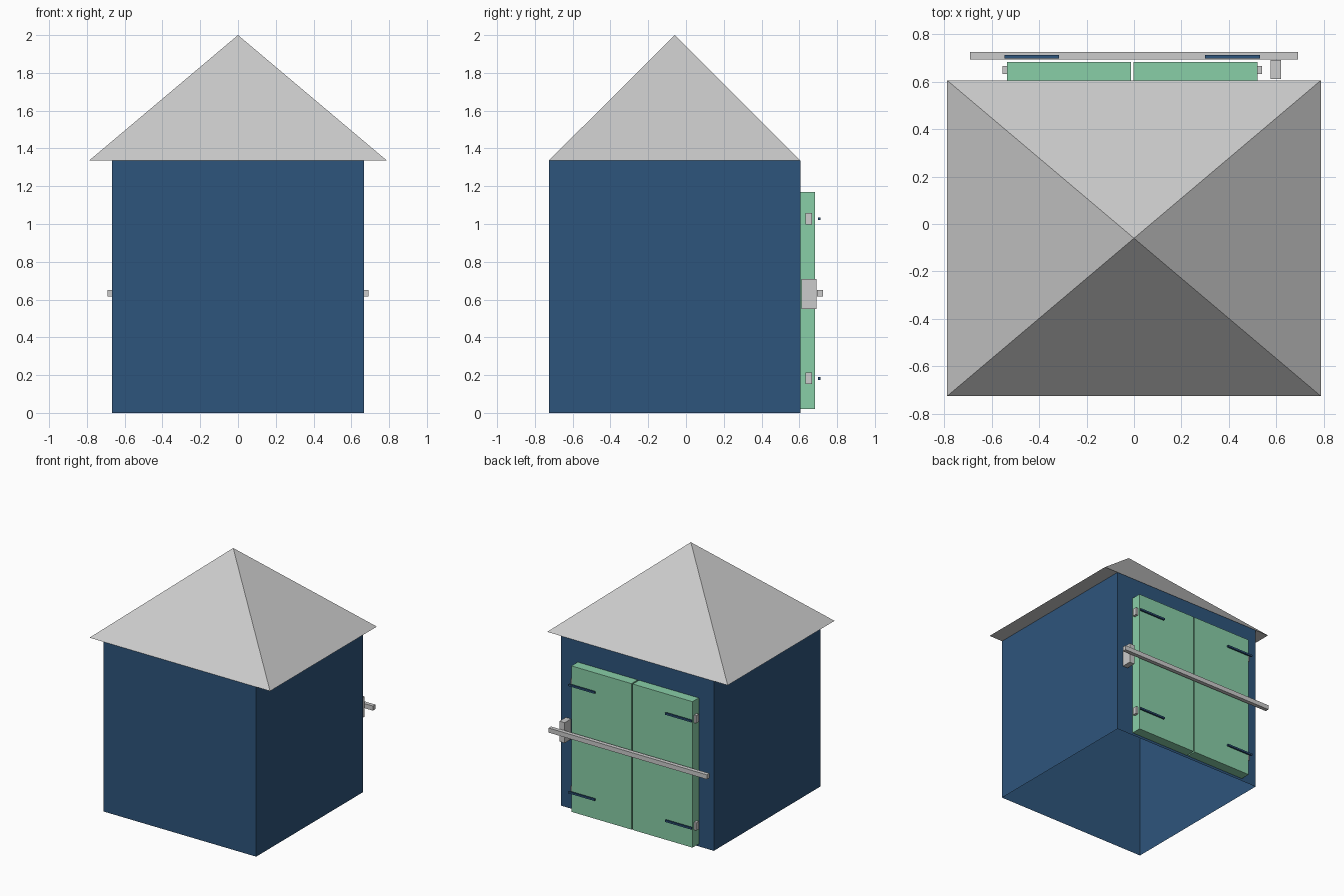
import bpy, bmesh
from mathutils import Vector

if "Cube" in bpy.data.objects:
    bpy.data.objects.remove(bpy.data.objects["Cube"])


def material(name, rgb):
    m = bpy.data.materials.new(name)
    m.diffuse_color = (*rgb, 1)
    m.use_nodes = True
    m.node_tree.nodes["Principled BSDF"].inputs["Base Color"].default_value = m.diffuse_color
    return m


blue = material("blue_paint", (0.027, 0.09, 0.2))
green = material("green_paint", (0.25, 0.62, 0.39))


def finish(name, bm, mat=None):
    mesh = bpy.data.meshes.new(name)
    bm.to_mesh(mesh)
    bm.free()
    obj = bpy.data.objects.new(name, mesh)
    bpy.context.collection.objects.link(obj)
    if mat:
        mesh.materials.append(mat)
    return obj


def box_mesh(lo, hi):
    bm = bmesh.new()
    bmesh.ops.create_cube(bm, size=1)
    lo, hi = Vector(lo), Vector(hi)
    bmesh.ops.scale(bm, vec=hi - lo, verts=bm.verts)
    bmesh.ops.translate(bm, vec=(lo + hi) / 2, verts=bm.verts)
    return bm


def box(name, lo, hi, mat=None):
    return finish(name, box_mesh(lo, hi), mat)


FRONT, BACK, EAVE = -0.725, 0.605, 1.337

# Hollow walls, open underneath and closed above by the roof
bm = box_mesh((-0.666, FRONT, 0), (0.666, BACK, EAVE))
bm.normal_update()
bmesh.ops.delete(bm, geom=[f for f in bm.faces if abs(f.normal.z) > 0.5],
                 context='FACES_ONLY')
finish("shed_walls", bm, blue)

# Pyramid roof overhanging at the two sides only
bm = bmesh.new()
base = [bm.verts.new((x, y, EAVE)) for x, y in
        ((-0.787, FRONT), (0.787, FRONT), (0.787, BACK), (-0.787, BACK))]
apex = bm.verts.new((0, (FRONT + BACK) / 2, 2))
for i in range(4):
    bm.faces.new((base[i], base[(i + 1) % 4], apex))
bm.faces.new(base[::-1])
finish("roof", bm)

# Double doors on the back wall, each with two hinges and straps
for side, s, inner, outer in (("left", -1, -0.013, -0.535),
                              ("right", 1, -0.002, 0.52)):
    def span(a, b):
        return min(a, b), max(a, b)

    x0, x1 = span(inner, outer)
    box(side + "_door", (x0, BACK, 0.02), (x1, 0.683, 1.17), green)
    for level, z in (("lower", 0.183), ("upper", 1.028)):
        x0, x1 = span(outer, outer + s * 0.02)
        box(f"{side}_{level}_hinge", (x0, 0.632, z - 0.03), (x1, 0.666, z + 0.03))
        x0, x1 = span(outer + s * 0.01, outer - s * 0.22)
        box(f"{side}_{level}_strap", (x0, 0.698, z - 0.008), (x1, 0.712, z + 0.006), blue)

# Locking bar across the doors and its wall bracket
box("locking_bar", (-0.69, 0.694, 0.615), (0.69, 0.725, 0.651))
box("bar_bracket", (0.575, 0.611, 0.55), (0.62, 0.69, 0.71))
